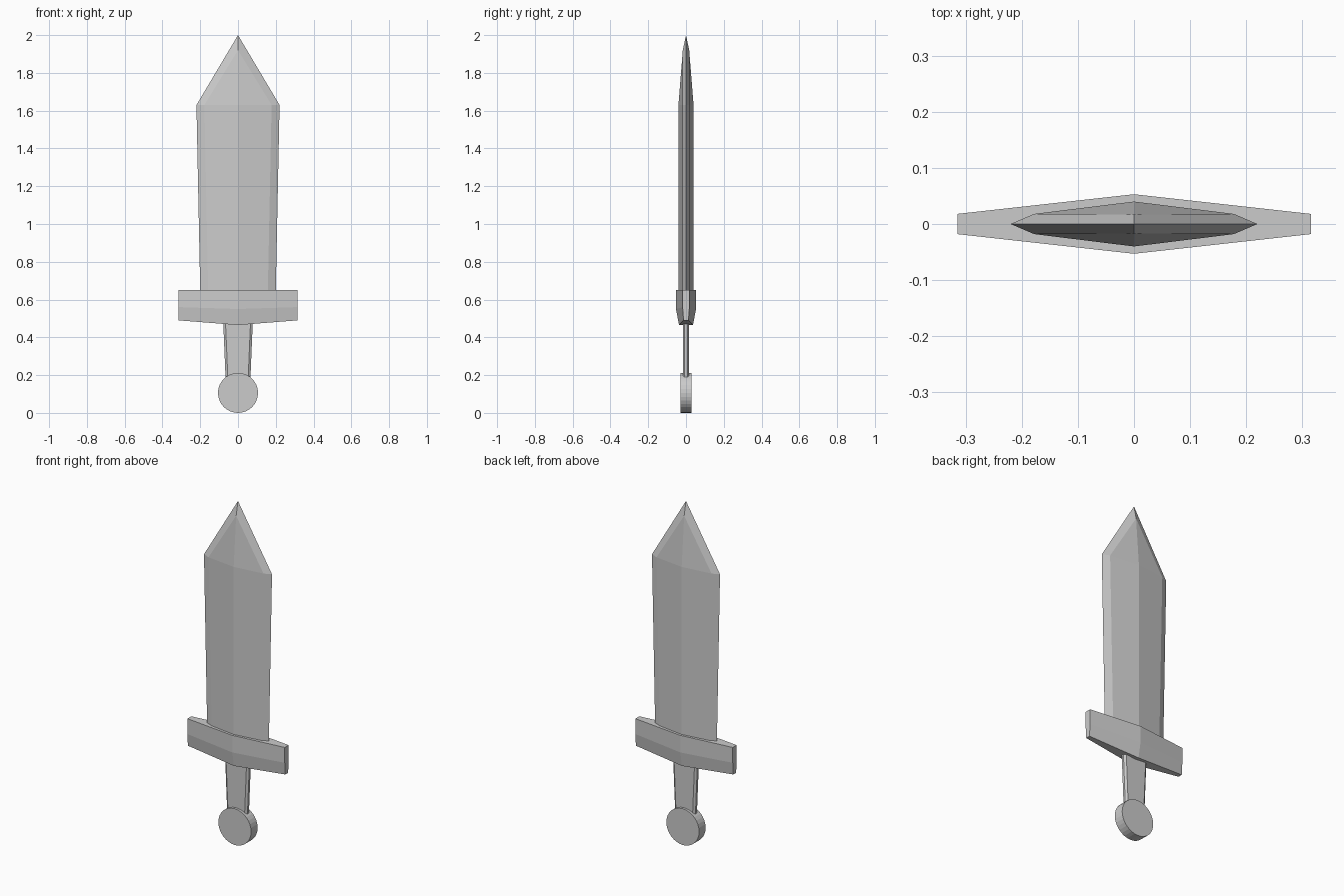
import bpy, bmesh
from math import pi

if "Cube" in bpy.data.objects:
    bpy.data.objects.remove(bpy.data.objects["Cube"])


def make_object(name, bm):
    bmesh.ops.remove_doubles(bm, verts=bm.verts, dist=0.0001)
    bmesh.ops.recalc_face_normals(bm, faces=bm.faces)
    mesh = bpy.data.meshes.new(name)
    bm.to_mesh(mesh)
    bm.free()
    obj = bpy.data.objects.new(name, mesh)
    bpy.context.collection.objects.link(obj)
    return obj


def mirrored(bm, faces, axes):
    """Add each face together with its mirror images across the given axes."""
    for sx in (1, -1):
        for sy in ((1, -1) if 'Y' in axes else (1,)):
            for pts in faces:
                bm.faces.new([bm.verts.new((x * sx, y * sy, z)) for x, y, z in pts])


# Blade: one quarter, mirrored; thin bevels run up to the point
def blade_ring(edge, bevel, z):
    return (edge, 0, z), (bevel, 0.018, z), (0, 0.04, z)


low = blade_ring(0.2, 0.158, 0.65)
high = blade_ring(0.22, 0.178, 1.63)
tip, ridge_end = (0, 0, 2.0), (0, 0.017, 1.92)
bm = bmesh.new()
mirrored(bm, [
    (low[0], high[0], high[1], low[1]),
    (low[1], high[1], high[2], low[2]),
    (high[0], tip, ridge_end, high[1]),
    (high[1], ridge_end, high[2]),
    (low[0], low[1], low[2], (0, 0, 0.65)),
], 'XY')
make_object("blade", bm)

# Crossguard: thick in the middle, narrow ends, tapered underside
middle = [(0, 0, 0.65), (0, 0.053, 0.65), (0, 0.053, 0.55), (0, 0.037, 0.465), (0, 0, 0.465)]
end = [(0.315, 0, 0.65), (0.315, 0.018, 0.65), (0.315, 0.018, 0.56), (0.315, 0.013, 0.49), (0.315, 0, 0.49)]
bm = bmesh.new()
sides = [(middle[i], end[i], end[i + 1], middle[i + 1]) for i in range(4)]
mirrored(bm, sides + [end], 'XY')
make_object("crossguard", bm)

# Grip: flat tapered bar with chamfered long edges
bm = bmesh.new()
rings = []
for z, w in ((0.19, 0.066), (0.475, 0.078)):
    profile = [(w, -0.007), (w, 0.007), (w - 0.012, 0.016), (-w + 0.012, 0.016),
               (-w, 0.007), (-w, -0.007), (-w + 0.012, -0.016), (w - 0.012, -0.016)]
    rings.append([bm.verts.new((x, y, z)) for x, y in profile])
for i in range(8):
    j = (i + 1) % 8
    bm.faces.new((rings[0][i], rings[0][j], rings[1][j], rings[1][i]))
for ring in rings:
    bm.faces.new(ring)
make_object("grip", bm)

# Pommel: round disc facing front and back
bpy.ops.mesh.primitive_cylinder_add(vertices=32, radius=0.106, depth=0.06,
                                    location=(0, 0, 0.106), rotation=(pi / 2, 0, 0))
bpy.context.object.name = "pommel"
